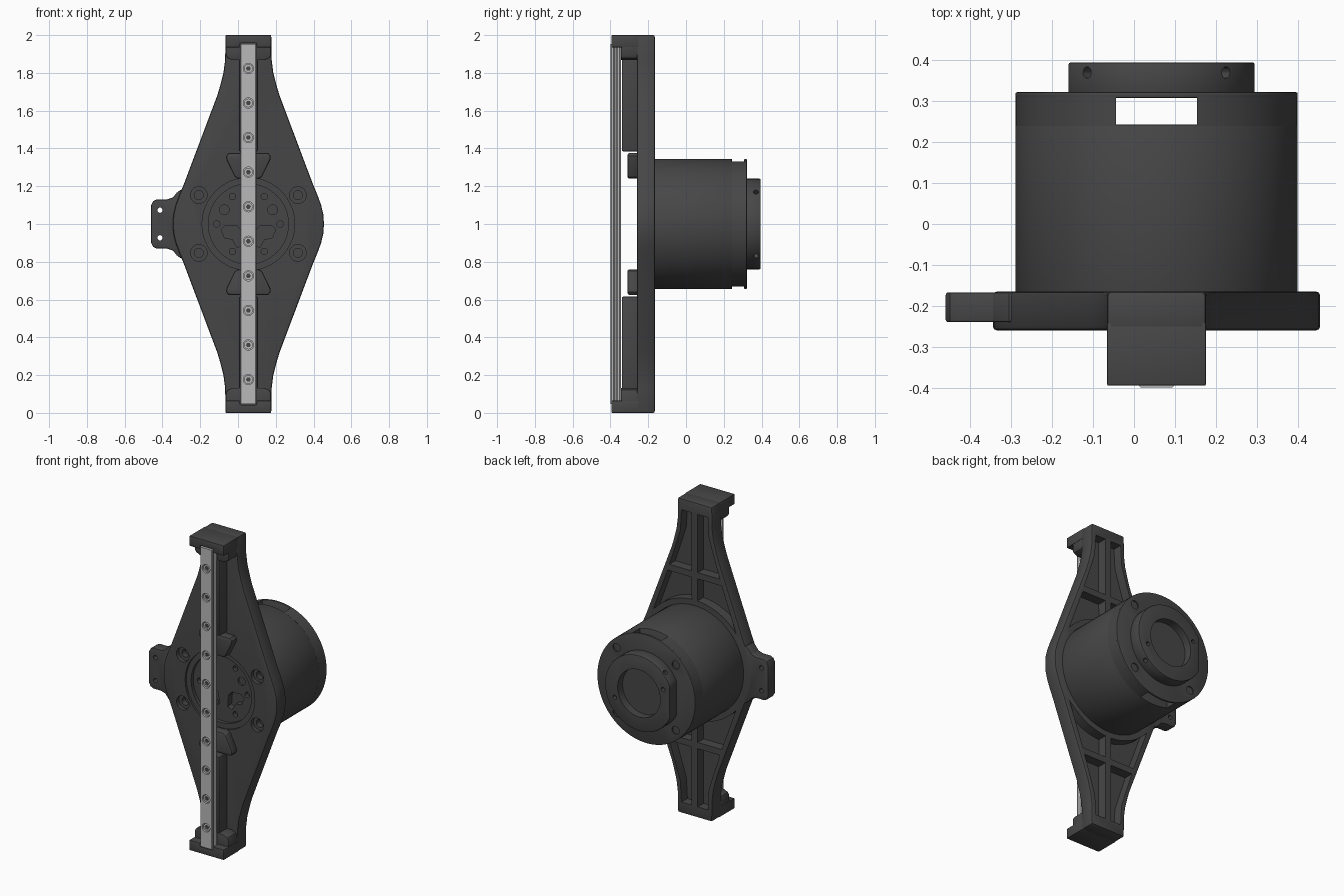
import bpy, bmesh
from math import sin, cos, pi, radians
from mathutils import Matrix, Vector

if "Cube" in bpy.data.objects:
    bpy.data.objects.remove(bpy.data.objects["Cube"])

CX, CZ = 0.055, 1.0   # shared axis of plate and motor


def material(name, v):
    m = bpy.data.materials.new(name)
    m.use_nodes = True
    m.diffuse_color = (v, v, v, 1)
    m.node_tree.nodes["Principled BSDF"].inputs["Base Color"].default_value = (v, v, v, 1)
    return m


DARK = material("dark grey", 0.062)
LIGHT = material("rail grey", 0.48)


def circle(r, u=0, v=0, n=32):
    return [(u + r * cos(2 * pi * i / n), v + r * sin(2 * pi * i / n)) for i in range(n)]


def box(u, v0, v1):
    return [(-u, v0), (u, v0), (u, v1), (-u, v1)]


def flip(pts, su, sv):
    return [(u * su, v * sv) for u, v in pts]


def arc(r, a0, a1, n=24):
    step = radians(a1 - a0) / n
    return [(r * cos(radians(a0) + i * step), r * sin(radians(a0) + i * step)) for i in range(n + 1)]


def prism(bm, pts, y0, y1):
    """Extrude an outline, given about the shared axis, along y."""
    face = bm.faces.new([bm.verts.new((CX + u, y0, CZ + v)) for u, v in pts])
    ext = bmesh.ops.extrude_face_region(bm, geom=[face])["geom"]
    moved = [g for g in ext if isinstance(g, bmesh.types.BMVert)]
    bmesh.ops.translate(bm, verts=moved, vec=(0, y1 - y0, 0))


def apply_modifiers(ob):
    dg = bpy.context.evaluated_depsgraph_get()
    mesh = bpy.data.meshes.new_from_object(ob.evaluated_get(dg))
    ob.modifiers.clear()
    ob.data = mesh


def build(name, parts, mat=DARK, bevel=0, smooth=True, extra=None):
    bm = bmesh.new()
    for pts, y0, y1 in parts:
        prism(bm, pts, y0, y1)
    if extra:
        extra(bm)
    bmesh.ops.recalc_face_normals(bm, faces=bm.faces)
    mesh = bpy.data.meshes.new(name)
    bm.to_mesh(mesh)
    bm.free()
    ob = bpy.data.objects.new(name, mesh)
    bpy.context.collection.objects.link(ob)
    mesh.materials.append(mat)
    if bevel:
        mod = ob.modifiers.new("bevel", "BEVEL")
        mod.width, mod.segments, mod.angle_limit = bevel, 2, radians(50)
        apply_modifiers(ob)
    if smooth:
        finish(ob)
    return ob


def finish(ob):
    bpy.ops.object.select_all(action="DESELECT")
    ob.select_set(True)
    bpy.context.view_layer.objects.active = ob
    bpy.ops.object.shade_smooth_by_angle(angle=radians(30))


def cut(ob, parts, extra=None):
    cutter = build("cutter", parts, smooth=False, extra=extra)
    cutter.data.materials.clear()
    cutter.data.materials.append(ob.data.materials[0])
    cutter.hide_render = True
    mod = ob.modifiers.new("cut", "BOOLEAN")
    mod.operation, mod.solver, mod.object = "DIFFERENCE", "EXACT", cutter
    apply_modifiers(ob)
    bpy.data.objects.remove(cutter)
    finish(ob)


FOUR = [(a, b) for a in (1, -1) for b in (1, -1)]

# Diamond backing plate
quarter = [(0.4, 0), (0.397, 0.05), (0.385, 0.1), (0.365, 0.155), (0.342, 0.21),
           (0.165, 0.68), (0.15, 0.73), (0.132, 0.8), (0.123, 0.87), (0.121, 1)]
right = flip(quarter[::-1], 1, -1)[:-1] + quarter
plate = build("backing_plate", [(right + flip(right[::-1], -1, 1), -0.26, -0.165)], bevel=0.01)

# Weight-saving pockets between the rear ribs
ring = [p for p in arc(0.38, 40, 87, 12)]
near = ring + [(0.022, 0.52), (0.19, 0.52)]
far = [(0.022, 0.56), (0.178, 0.56), (0.138, 0.68), (0.1, 0.8), (0.093, 0.93), (0.022, 0.93)]
cut(plate, [(flip(p, a, b), -0.225, -0.1) for p in (near, far) for a, b in FOUR])

# Round front recess and counterbored mounting holes
corners = [(0.262 * a, 0.153 * b) for a, b in FOUR]
cut(plate, [(circle(0.245, n=64), -0.3, -0.247)] +
    [(circle(0.044, u, v), -0.3, -0.235) for u, v in corners])
cut(plate, [(circle(0.212, n=64), -0.3, -0.225)] +
    [(circle(0.024, u, v, 20), -0.3, -0.2) for u, v in corners])
# Motor face holes and shaped windows
window = [(0.145, -0.03), (0.125, -0.01), (0.06, -0.01), (0.035, -0.04), (0.03, -0.11),
          (0.06, -0.125), (0.085, -0.08), (0.125, -0.075)]
face_holes = [(circle(0.017, 0.168 * cos(i * pi / 3), 0.168 * sin(i * pi / 3), 16), -0.3, -0.2)
              for i in range(6)]
face_holes += [(circle(0.026, 0.128 * s, 0.075, 20), -0.3, -0.215) for s in (1, -1)]
face_holes += [(flip(window, s, 1), -0.3, -0.185) for s in (1, -1)]
cut(plate, face_holes)

# Side tab with two through holes
tab = [(-0.33, -0.18), (-0.36, -0.18), (-0.38, -0.165), (-0.4, -0.14), (-0.43, -0.13), (-0.485, -0.13),
       (-0.505, -0.12), (-0.515, -0.1)]
side_tab = build("side_tab", [(tab + flip(tab[::-1], 1, -1), -0.24, -0.167)], bevel=0.006)
cut(side_tab, [(circle(0.014, -0.468, 0.073 * s, 16), -0.4, 0) for s in (1, -1)])

for name, s in (("upper", 1), ("lower", -1)):
    # End block, notched for the rail tip
    block = [(-0.121, 1), (-0.121, 0.935), (-0.044, 0.935), (-0.044, 0.957),
             (0.044, 0.957), (0.044, 0.935), (0.121, 0.935), (0.121, 1)]
    build(name + "_end_block", [(flip(block, 1, s), -0.395, -0.24)], bevel=0.004)
    # Stepped seat and rib that carry the rail
    seat = [(-0.119, 0.98), (-0.119, 0.895), (-0.112, 0.88), (-0.085, 0.867),
            (0.085, 0.867), (0.112, 0.88), (0.119, 0.895), (0.119, 0.98)]
    build(name + "_rail_seat", [(flip(seat, 1, s), -0.345, -0.25)], bevel=0.006)
    build(name + "_rail_rib", [(flip(box(0.05, 0.385, 0.95), 1, s), -0.34, -0.25)], bevel=0.006)
    # Raised pad near the centre
    half = [(0.055, 0.24), (0.072, 0.25), (0.116, 0.34), (0.118, 0.36), (0.105, 0.375)]
    pad = half + flip(half[::-1], -1, 1)
    build(name + "_pad", [(flip(pad, 1, s), -0.31, -0.25)], bevel=0.01)


# Linear rail with waisted sides
def rail_bars(bm):
    profile = [(0.036, -0.345), (0.042, -0.351), (0.042, -0.362), (0.034, -0.369),
               (0.034, -0.377), (0.043, -0.384), (0.043, -0.395), (0.038, -0.4)]
    loop = profile + flip(profile[::-1], -1, 1)
    face = bm.faces.new([bm.verts.new((CX + u, y, CZ - 0.952)) for u, y in loop])
    ext = bmesh.ops.extrude_face_region(bm, geom=[face])["geom"]
    bmesh.ops.translate(bm, vec=(0, 0, 1.904),
                        verts=[g for g in ext if isinstance(g, bmesh.types.BMVert)])


rail = build("linear_rail", [], LIGHT, extra=rail_bars)
heights = [(i - 4.5) * 0.183 for i in range(10)]
cut(rail, [(circle(0.027, 0, v, 24), -0.5, -0.38) for v in heights])
# Rail screws with sockets
screws = build("rail_screws", [(circle(0.023, 0, v, 24), -0.393, -0.375) for v in heights], LIGHT)
cut(screws, [(circle(0.013, 0, v, 6), -0.42, -0.383) for v in heights])
build("screw_sockets", [(circle(0.0135, 0, v, 6), -0.386, -0.382) for v in heights], DARK)

# Motor body
build("motor_body", [(circle(0.345, n=96), -0.18, 0.243)], bevel=0.004)
# Rear cap walls, open at top and bottom
wall = arc(0.345, -73.3, 73.3, 48) + arc(0.3, 70.5, -70.5, 48)
build("cap_walls", [(flip(wall, s, 1), 0.24, 0.312) for s in (1, -1)])
# Cap end plate with bolt holes
cap = build("cap_end_plate", [(circle(0.345, n=96), 0.308, 0.322)], bevel=0.004)
cut(cap, [(circle(0.026, 0.208 * a, 0.208 * b, 20), 0.314, 0.4) for a, b in FOUR])

# Rear boss with one flat side
flat = [(max(u, -0.215), v) for u, v in circle(0.24, n=96)]
boss = build("rear_boss", [(flat, 0.315, 0.395)], bevel=0.006)


def radial_holes(bm):
    for a, b in FOUR:
        out = Vector((a, 0, b)).normalized()
        turn = out.to_track_quat("Z", "Y").to_matrix().to_4x4()
        place = Matrix.Translation(Vector((CX, 0.37, CZ)) + out * 0.24)
        bmesh.ops.create_cone(bm, cap_ends=True, segments=16, radius1=0.014, radius2=0.014,
                              depth=0.06, matrix=place @ turn)


cut(boss, [(circle(0.15, n=64), 0.345, 0.5)] +
    [(circle(0.013, 0.17 * s, -0.07 * s, 16), 0.37, 0.5) for s in (1, -1)], radial_holes)
